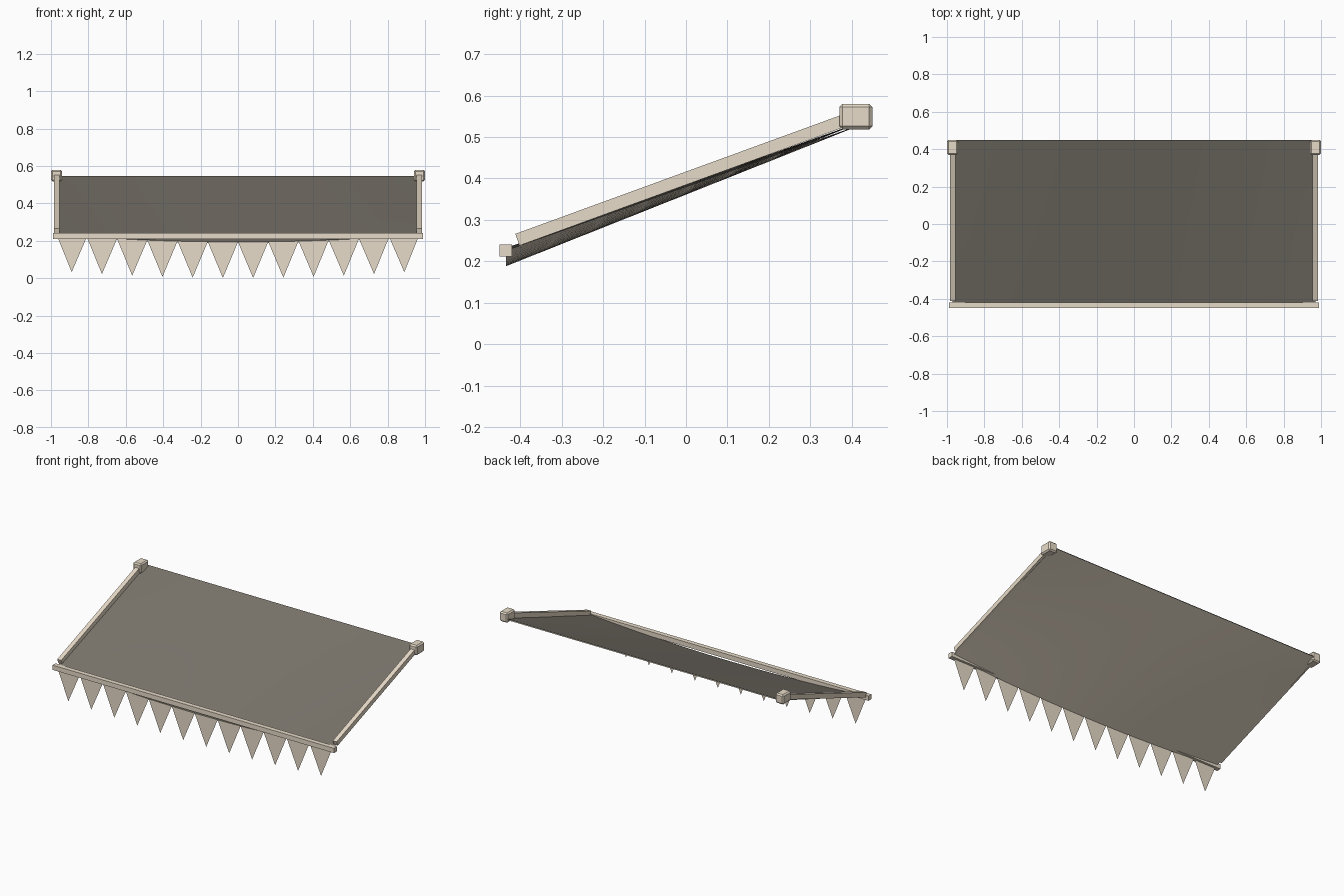
import bpy, bmesh, math
from mathutils import Vector

if "Cube" in bpy.data.objects:
    bpy.data.objects.remove(bpy.data.objects["Cube"])


def material(name, rgb):
    m = bpy.data.materials.new(name)
    m.diffuse_color = (*rgb, 1)
    m.use_nodes = True
    m.node_tree.nodes["Principled BSDF"].inputs["Base Color"].default_value = m.diffuse_color
    return m


BEIGE = material("beige", (0.80, 0.71, 0.58))
DARK = material("dark grey brown", (0.19, 0.173, 0.145))

HALF, FRONT, BACK = 0.97, -0.435, 0.45   # canvas half width and depth range
COLS, ROWS, TEETH = 24, 8, 12


def canvas_z(x, y):
    """Sloping cloth that sags in the middle, more towards the front."""
    t = (BACK - y) / (BACK - FRONT)
    return 0.546 - 0.314 * t - 0.038 * t * (1 - (x / HALF) ** 2)


def mesh_object(name, bm, mat):
    me = bpy.data.meshes.new(name)
    bm.to_mesh(me)
    bm.free()
    me.materials.append(mat)
    ob = bpy.data.objects.new(name, me)
    bpy.context.collection.objects.link(ob)
    return ob


def box(name, center, size, mat, tilt=0, bevel=0.0):
    bm = bmesh.new()
    bmesh.ops.create_cube(bm, size=1)
    bmesh.ops.scale(bm, vec=size, verts=bm.verts)
    if bevel:
        bmesh.ops.bevel(bm, geom=bm.edges[:], offset=bevel, segments=1, affect='EDGES')
    ob = mesh_object(name, bm, mat)
    ob.location = center
    ob.rotation_euler.x = tilt
    return ob


def sheet(name, drop, mat, flip):
    bm = bmesh.new()
    xs = [HALF * (2 * i / COLS - 1) for i in range(COLS + 1)]
    grid = []
    for j in range(ROWS + 1):
        y = FRONT + (BACK - FRONT) * j / ROWS
        grid.append([bm.verts.new((x, y, canvas_z(x, y) - drop)) for x in xs])
    for j in range(ROWS):
        for i in range(COLS):
            q = (grid[j][i], grid[j][i + 1], grid[j + 1][i + 1], grid[j + 1][i])
            bm.faces.new(q[::-1] if flip else q)
    ob = mesh_object(name, bm, mat)
    for p in ob.data.polygons:
        p.use_smooth = True


# Sagging canvas with a pale lining underneath
sheet("canvas", 0, DARK, False)
sheet("canvas_lining", 0.006, BEIGE, True)

# Pointed valance hanging from the front edge
bm = bmesh.new()
w = 2 * HALF / TEETH
for i in range(TEETH):
    a = -HALF + i * w
    mid, b = a + w / 2, a + w
    bm.faces.new([bm.verts.new(v) for v in (
        (a, FRONT, canvas_z(a, FRONT)),
        (mid, FRONT, canvas_z(mid, FRONT) - 0.193),
        (b, FRONT, canvas_z(b, FRONT)),
        (mid, FRONT, canvas_z(mid, FRONT)))])
mesh_object("valance", bm, BEIGE)

# Front bar
box("front_bar", (0, -0.435, 0.226), (1.98, 0.03, 0.03), BEIGE)

# Side arms and wall brackets
start, end = Vector((0, -0.407, 0.252)), Vector((0, 0.41, 0.55))
d = end - start
for side, s in (("left", -1), ("right", 1)):
    c = (start + end) / 2
    c.x = s * 0.969
    box(side + "_arm", c, (0.028, d.length, 0.03), BEIGE, math.atan2(d.z, d.y))
    box(side + "_bracket", (s * 0.971, 0.41, 0.549), (0.058, 0.08, 0.062), BEIGE, bevel=0.008)
